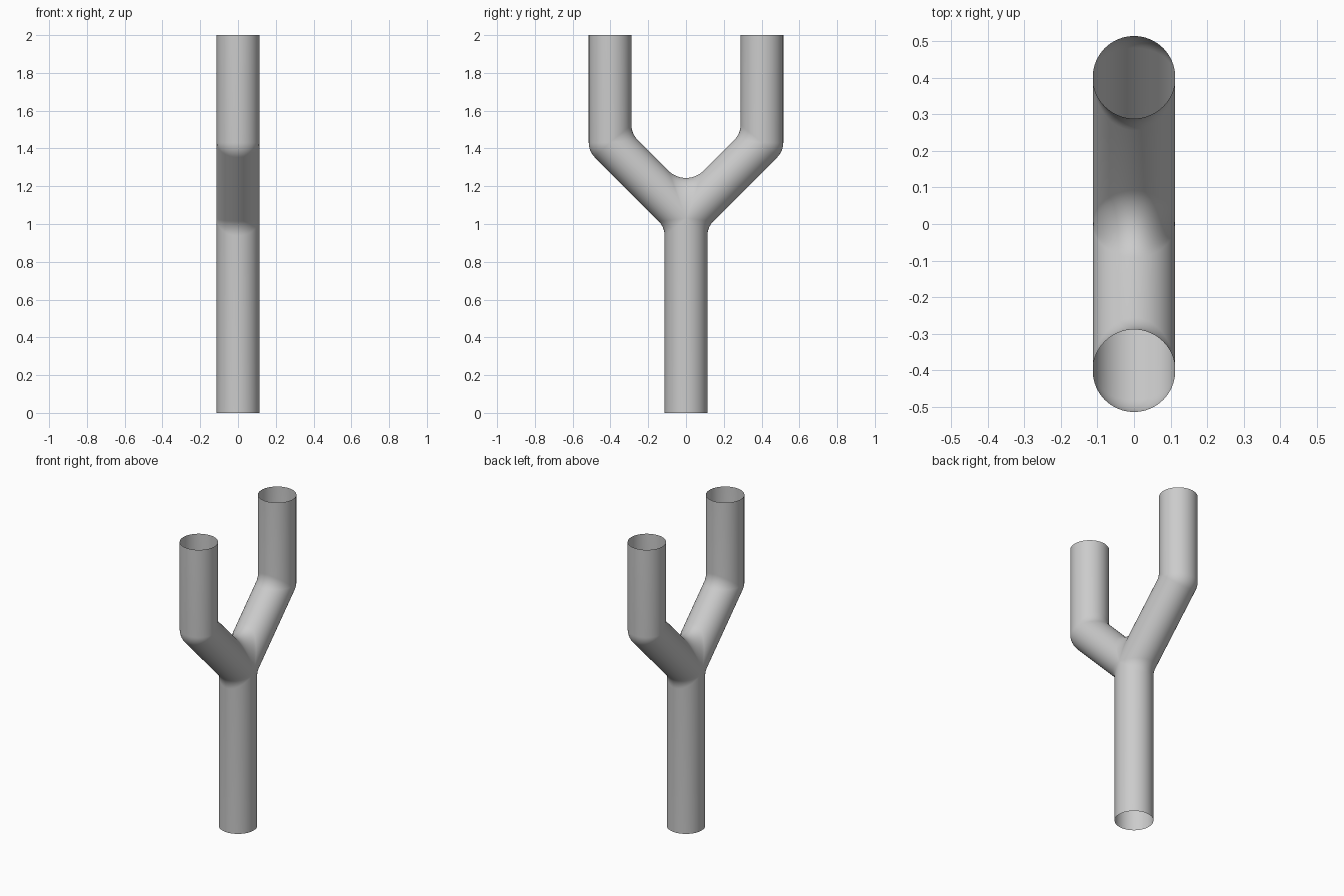
import bpy, bmesh, math
from mathutils import Vector

cube = bpy.data.objects.get("Cube")
if cube:
    bpy.data.objects.remove(cube)

RADIUS = 0.113       # tube radius
FORK_Z = 1.03        # height where the centre lines split
ARM_REACH = 0.402    # sideways distance of each upright arm
TOP_Z = 2.0
BEND = 0.046         # fillet length at the elbows
CROTCH = 0.13        # fillet length between the arms
SEGMENTS = 32        # around half a tube
STEPS = 8            # along one fillet

UP = Vector((0, 1))
OUT = Vector((1, 1)).normalized()
DOWN_OUT = Vector((1, -1)).normalized()
MITRE = math.tan(math.pi / 8)


def fillet(corner, d0, d1, length, start=0.0):
    """Arc points rounding a corner between two directions, in the (y, z) plane."""
    a, b = corner - d0 * length, corner + d1 * length
    w = math.cos(d0.angle(d1) / 2)
    pts = []
    for i in range(STEPS + 1):
        u = start + (1 - start) * i / STEPS
        k = ((1 - u) ** 2, 2 * w * u * (1 - u), u * u)
        pts.append((a * k[0] + corner * k[1] + b * k[2]) / sum(k))
    return pts


def tube_line(angle, outer):
    """One lengthwise line of the tube: trunk or crotch, slanted arm, upright arm."""
    s = math.sin(angle)
    o, size = RADIUS * s, abs(s)
    if outer:
        line = [Vector((o, 0))]
        line += fillet(Vector((o, FORK_Z - o * MITRE)), UP, OUT, BEND * size)
    else:
        saddle = Vector((0, FORK_Z - o * math.sqrt(2)))
        line = fillet(saddle, DOWN_OUT, OUT, CROTCH * size, start=0.5)
    elbow = Vector((ARM_REACH + o, FORK_Z + ARM_REACH - o * MITRE))
    line += fillet(elbow, OUT, UP, BEND * size)
    line.append(Vector((ARM_REACH + o, TOP_Z)))
    x = RADIUS * math.cos(angle)
    return [(x, p.x, p.y) for p in line]


# Half of the open forked tube
bm = bmesh.new()
for outer, first in ((True, 0.0), (False, math.pi)):
    columns = []
    for j in range(SEGMENTS + 1):
        angle = first + math.pi * j / SEGMENTS
        columns.append([bm.verts.new(p) for p in tube_line(angle, outer)])
    for c0, c1 in zip(columns, columns[1:]):
        for i in range(len(c0) - 1):
            bm.faces.new((c0[i], c1[i], c1[i + 1], c0[i + 1]))
bmesh.ops.remove_doubles(bm, verts=bm.verts, dist=0.00001)
mesh = bpy.data.meshes.new("forked_tube")
bm.to_mesh(mesh)
bm.free()
mesh.shade_smooth()

# Other half by mirroring front to back
tube = bpy.data.objects.new("forked_tube", mesh)
bpy.context.collection.objects.link(tube)
mirror = tube.modifiers.new("Mirror", 'MIRROR')
mirror.use_axis = (False, True, False)
mirror.use_clip = True
mirror.merge_threshold = 0.0001

# Plain grey
grey = bpy.data.materials.new("light_grey")
grey.use_nodes = True
colour = (0.6, 0.6, 0.6, 1)
grey.diffuse_color = colour
grey.node_tree.nodes["Principled BSDF"].inputs["Base Color"].default_value = colour
mesh.materials.append(grey)
